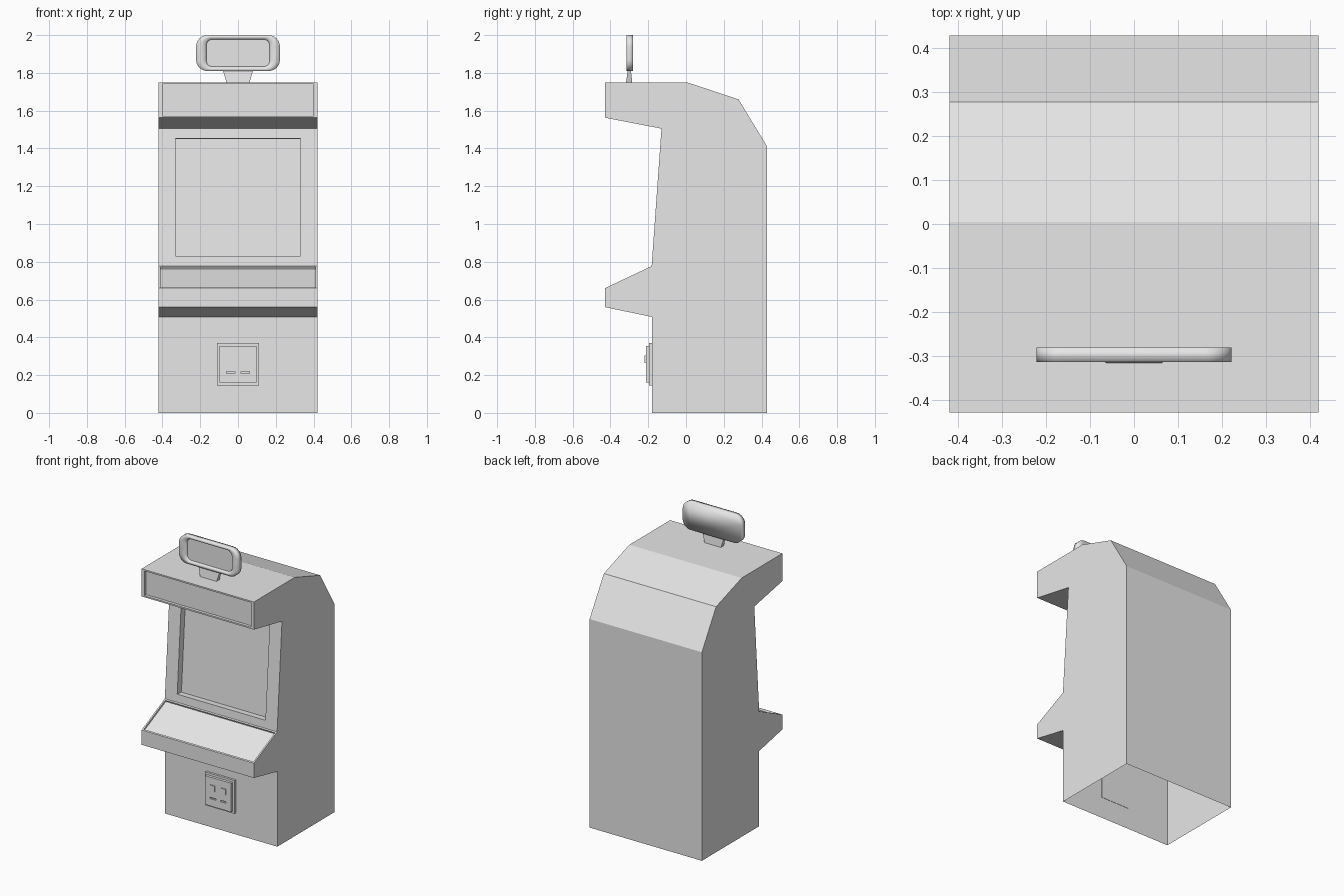
import bpy, bmesh, math
from mathutils import Vector

cube = bpy.data.objects.get("Cube")
if cube:
    bpy.data.objects.remove(cube, do_unlink=True)

grey = bpy.data.materials.new("plain grey")
grey.use_nodes = True
grey.diffuse_color = (0.8, 0.8, 0.8, 1)
grey.node_tree.nodes["Principled BSDF"].inputs["Base Color"].default_value = (0.8, 0.8, 0.8, 1)


def finish(bm, name):
    mesh = bpy.data.meshes.new(name)
    bm.to_mesh(mesh)
    bm.free()
    mesh.materials.append(grey)
    obj = bpy.data.objects.new(name, mesh)
    bpy.context.collection.objects.link(obj)
    return obj


def sink(bm, face, depth):
    """Push a face inwards, leaving walls around it."""
    face.normal_update()
    shift = face.normal * -depth
    new = bmesh.ops.extrude_face_region(bm, geom=[face])["geom"]
    bmesh.ops.translate(bm, vec=shift, verts=[v for v in new if isinstance(v, bmesh.types.BMVert)])
    if face.is_valid:
        bmesh.ops.delete(bm, geom=[face], context="FACES_ONLY")


def recess(bm, face, margin, half_width, depth):
    """Framed recess with a chosen margin and half width."""
    bmesh.ops.inset_individual(bm, faces=[face], thickness=margin, use_even_offset=True)
    for v in face.verts:
        v.co.x = math.copysign(half_width, v.co.x)
    sink(bm, face, depth)


def frustum(name, low, high):
    """Tapered block; each end is (half x, y front, y back, z)."""
    bm = bmesh.new()
    bmesh.ops.create_cube(bm, size=2)
    for v in bm.verts:
        hx, front, back, z = high if v.co.z > 0 else low
        v.co = Vector((hx * v.co.x, front if v.co.y < 0 else back, z))
    return bm if name is None else finish(bm, name)


# Cabinet: side profile (y, z) stretched across x, open underneath
profile = [(-0.18, 0), (-0.18, 0.508), (-0.43, 0.56), (-0.43, 0.66),
           (-0.182, 0.777), (-0.13, 1.505), (-0.43, 1.563), (-0.43, 1.75),
           (0.005, 1.75), (0.278, 1.66), (0.43, 1.41), (0.43, 0)]
W = 0.42
bm = bmesh.new()
right = [bm.verts.new((-W, y, z)) for y, z in profile]
left = [bm.verts.new((W, y, z)) for y, z in profile]
bm.faces.new(right)
bm.faces.new(left)
n = len(profile)
strips = [bm.faces.new((right[i], right[(i + 1) % n], left[(i + 1) % n], left[i])) for i in range(n)]
bmesh.ops.recalc_face_normals(bm, faces=bm.faces)
controls, screen, marquee, base = strips[3], strips[4], strips[6], strips[-1]
recess(bm, screen, 0.053, 0.33, 0.045)
recess(bm, controls, 0.01, 0.41, 0.012)
recess(bm, marquee, 0.01, 0.40, 0.02)
bmesh.ops.delete(bm, geom=[base], context="FACES_ONLY")
finish(bm, "cabinet")

# Coin door: frame plate, then a door with two sunken slots
frustum("coin_door_frame", (0.11, -0.195, -0.178, 0.145), (0.11, -0.195, -0.178, 0.37))
bm = frustum(None, (0.097, -0.213, -0.19, 0.16), (0.097, -0.213, -0.19, 0.355))
cuts = [((x, 0, 0), (1, 0, 0)) for x in (-0.061, -0.017, 0.017, 0.061)]
cuts += [((0, 0, z), (0, 0, 1)) for z in (0.209, 0.219)]
for point, normal in cuts:
    bmesh.ops.bisect_plane(bm, geom=bm.verts[:] + bm.edges[:] + bm.faces[:],
                           plane_co=point, plane_no=normal)
bm.normal_update()
slots = []
for f in bm.faces:
    c = f.calc_center_median()
    if f.normal.y < -0.9 and 0.209 < c.z < 0.219 and 0.017 < abs(c.x) < 0.061:
        slots.append(f)
for f in slots:
    sink(bm, f, 0.012)
finish(bm, "coin_door")

# Reject buttons, slightly proud of the door
for side, x in (("right", -0.04), ("left", 0.04)):
    button = frustum(side + "_coin_button", (0.018, -0.219, -0.21, 0.265), (0.018, -0.219, -0.21, 0.305))
    button.location.x = x

# Topper neck
frustum("topper_neck", (0.06, -0.318, -0.284, 1.745), (0.08, -0.308, -0.292, 1.815))


# Topper: rounded plate lofted from front recess to back
def rounded_loop(bm, hx, hz, r, y, steps=6):
    loop = []
    for k, (sx, sz) in enumerate(((1, 1), (-1, 1), (-1, -1), (1, -1))):
        for i in range(steps + 1):
            a = math.pi / 2 * (k + i / steps)
            loop.append(bm.verts.new((sx * (hx - r) + r * math.cos(a), y,
                                      1.905 + sz * (hz - r) + r * math.sin(a))))
    return loop


bm = bmesh.new()
loops = [rounded_loop(bm, *ring) for ring in (
    (0.168, 0.072, 0.033, -0.302), (0.175, 0.078, 0.038, -0.315),
    (0.222, 0.095, 0.06, -0.315), (0.222, 0.095, 0.06, -0.281))]
for a, b in zip(loops, loops[1:]):
    for i in range(len(a)):
        j = (i + 1) % len(a)
        bm.faces.new((a[i], a[j], b[j], b[i]))
panel = bm.faces.new(loops[0])
bm.faces.new(loops[-1])
bmesh.ops.recalc_face_normals(bm, faces=bm.faces)
for f in bm.faces:
    f.smooth = f is not panel
finish(bm, "topper_sign")
